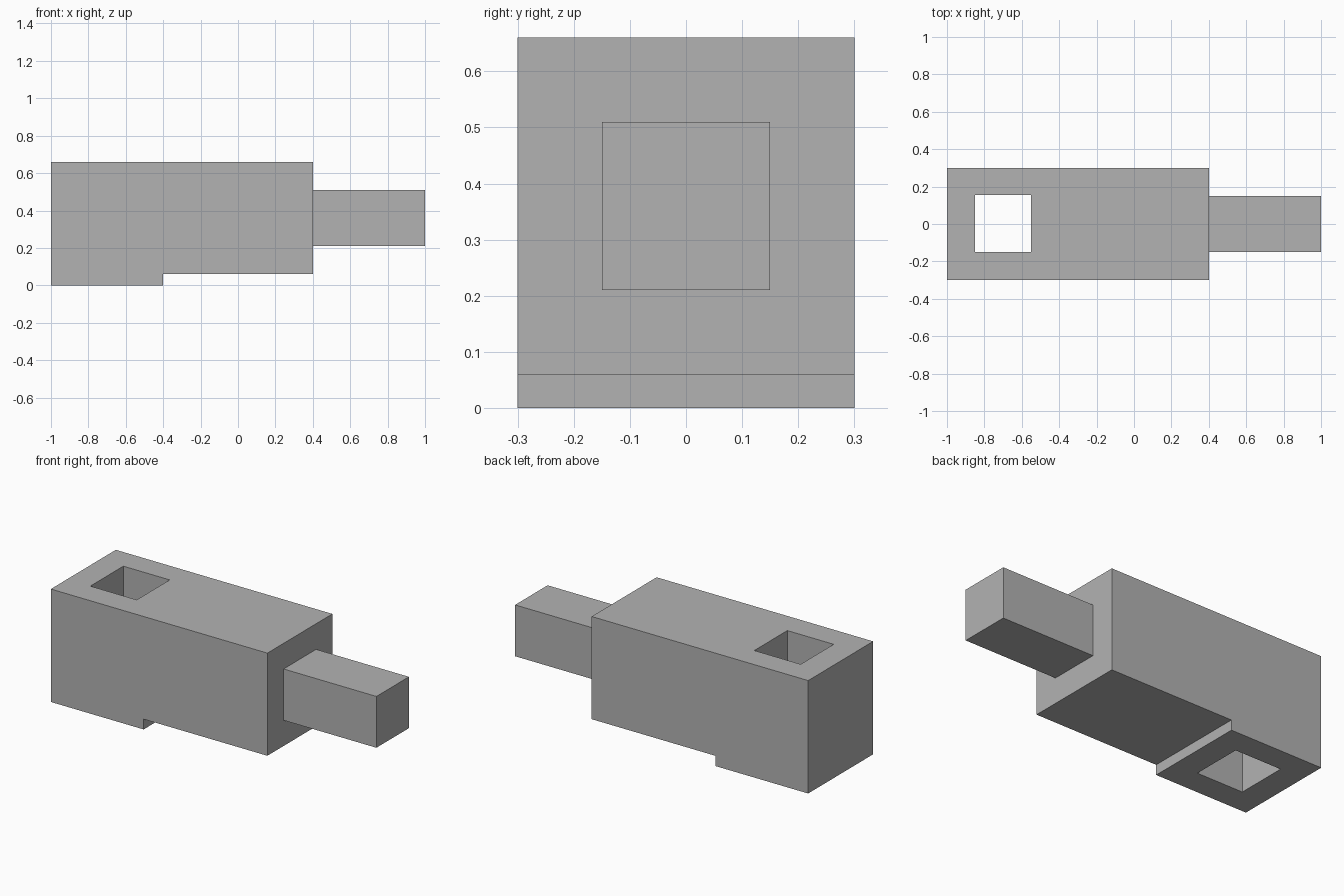
import bpy
import bmesh
from mathutils import Matrix, Vector

if "Cube" in bpy.data.objects:
    bpy.data.objects.remove(bpy.data.objects["Cube"], do_unlink=True)

grey = bpy.data.materials.new("plain grey")
grey.use_nodes = True
colour = (0.45, 0.45, 0.45, 1)
grey.diffuse_color = colour
grey.node_tree.nodes["Principled BSDF"].inputs["Base Color"].default_value = colour


def add_object(name, bm):
    bmesh.ops.recalc_face_normals(bm, faces=bm.faces)
    mesh = bpy.data.meshes.new(name)
    bm.to_mesh(mesh)
    bm.free()
    mesh.materials.append(grey)
    obj = bpy.data.objects.new(name, mesh)
    bpy.context.collection.objects.link(obj)
    return obj


def add_box(name, low, high):
    low, high = Vector(low), Vector(high)
    bm = bmesh.new()
    bmesh.ops.create_cube(bm, size=1, matrix=Matrix.LocRotScale((low + high) / 2, None, high - low))
    return add_object(name, bm)


# Main block with a stepped foot: side profile extruded across the width
half_width = 0.3
profile = [(-1, 0), (-0.4, 0), (-0.4, 0.06), (0.4, 0.06), (0.4, 0.66), (-1, 0.66)]
bm = bmesh.new()
side = bm.faces.new([bm.verts.new((x, -half_width, z)) for x, z in profile])
extruded = bmesh.ops.extrude_face_region(bm, geom=[side], use_keep_orig=True)["geom"]
bmesh.ops.translate(bm, vec=(0, 2 * half_width, 0),
                    verts=[v for v in extruded if isinstance(v, bmesh.types.BMVert)])
body = add_object("main_block", bm)

# Square shaft cut right through the block and foot
cutter = add_box("shaft_cutter", (-0.85, -0.15, -0.2), (-0.55, 0.155, 0.9))
cutter.hide_render = True
cut = body.modifiers.new("square_shaft", "BOOLEAN")
cut.operation = "DIFFERENCE"
cut.solver = "EXACT"
cut.object = cutter
bpy.context.view_layer.objects.active = body
bpy.ops.object.modifier_apply(modifier=cut.name)
bpy.data.objects.remove(cutter, do_unlink=True)

# Square peg on the end
add_box("end_peg", (0.4, -0.15, 0.21), (1, 0.15, 0.51))
